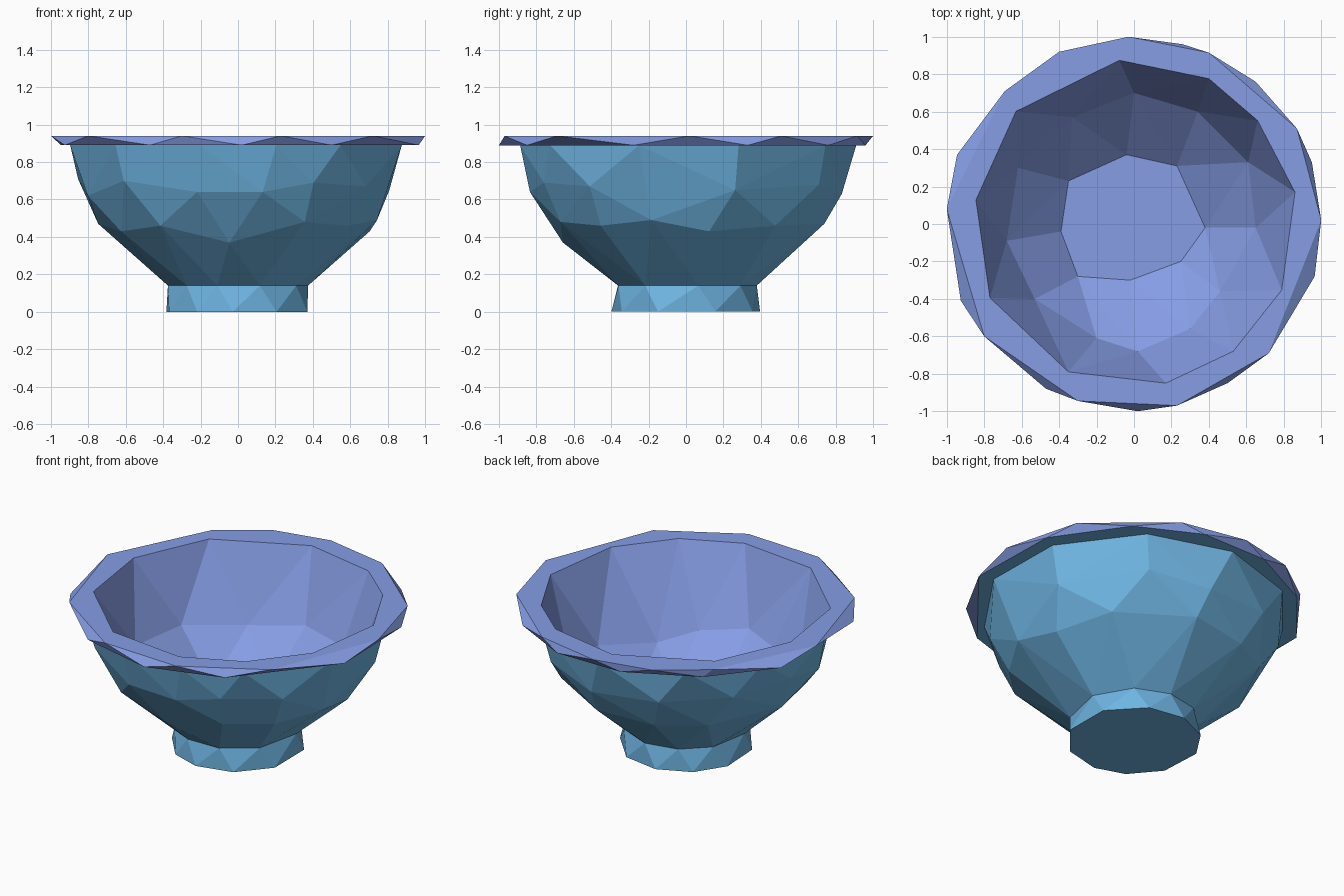
import bpy, bmesh, math
from mathutils import Vector

if "Cube" in bpy.data.objects:
    bpy.data.objects.remove(bpy.data.objects["Cube"])


def material(name, rgb):
    m = bpy.data.materials.new(name)
    m.diffuse_color = (*rgb, 1)
    m.use_nodes = True
    m.node_tree.nodes["Principled BSDF"].inputs["Base Color"].default_value = m.diffuse_color
    return m


BLUE = material("sky blue", (0.156, 0.456, 0.753))
LILAC = material("periwinkle", (0.238, 0.337, 0.783))


def lerp(table, z):
    for (z0, r0), (z1, r1) in zip(table, table[1:]):
        if z <= z1:
            break
    return r0 + (r1 - r0) * (z - z0) / (z1 - z0)


def polar(deg, r, z):
    a = math.radians(deg)
    return Vector((r * math.cos(a), r * math.sin(a), z))


def at_z(points, z):
    return [Vector((x, y, z)) for x, y in points]


def facets(points, open_heights=(), flip=False):
    """Faceted convex skin, with the flat caps at the given heights removed."""
    bm = bmesh.new()
    for p in points:
        bm.verts.new(p)
    bmesh.ops.convex_hull(bm, input=bm.verts[:])
    bmesh.ops.recalc_face_normals(bm, faces=bm.faces[:])
    caps = [f for f in bm.faces
            if any(all(abs(v.co.z - h) < 1e-4 for v in f.verts) for h in open_heights)]
    bmesh.ops.delete(bm, geom=caps, context='FACES')
    loose = [v for v in bm.verts if not v.link_faces]
    bmesh.ops.delete(bm, geom=loose, context='VERTS')
    if flip:
        bmesh.ops.reverse_faces(bm, faces=bm.faces[:])
    bm.normal_update()
    return bm


def annulus(outer, inner, up):
    """Flat ledge between two polygons."""
    bm = bmesh.new()
    for loop in (outer, inner):
        loop = sorted(loop, key=lambda p: math.atan2(p.y, p.x))
        vs = [bm.verts.new(p) for p in loop]
        for a, b in zip(vs, vs[1:] + vs[:1]):
            bm.edges.new((a, b))
    bmesh.ops.triangle_fill(bm, edges=bm.edges[:], use_beauty=True, normal=(0, 0, 1))
    bm.normal_update()
    for f in bm.faces:
        if f.normal.z * up < 0:
            f.normal_flip()
    return bm


def add_object(name, bm, mat):
    me = bpy.data.meshes.new(name)
    bm.to_mesh(me)
    me.materials.append(mat)
    ob = bpy.data.objects.new(name, me)
    bpy.context.collection.objects.link(ob)
    return ob


# Foot: ten-sided flared ring with a closed base
foot_angles = [10, 50, 85, 118, 150, 190, 224, 253, 288, 325]
foot_top = [polar(a, 0.38, 0.14) for a in foot_angles]
foot_base = [polar(a + 13, 0.40, 0.0) for a in foot_angles]
add_object("foot", facets(foot_top + foot_base, (0.14,)), BLUE)

# Outer bowl: irregular facets following a round profile
profile = [(0.14, 0.38), (0.37, 0.66), (0.48, 0.76), (0.65, 0.85), (0.89, 0.91)]
knots = [(236, .46), (255, .64), (279, .64), (298, .48), (266, .37), (298, .69),
         (322, .46), (323, .67), (346, .49), (10, .43), (18, .65), (56, .68),
         (40, .46), (80, .47), (83, .63), (110, .45), (114, .66), (135, .46),
         (144, .68), (174, .47), (171, .71), (209, .43), (225, .70), (196, .62)]
bowl_top = [polar(a, 0.91, 0.89)
            for a in (224, 257, 283, 307, 344, 18, 55, 90, 125, 155, 190)]
body = [polar(a, lerp(profile, z), z) for a, z in knots]
bowl_bm = facets(foot_top + body + bowl_top, (0.14, 0.89))
walls = [(f.normal.copy(), f.verts[0].co.copy()) for f in bowl_bm.faces]
add_object("outer_bowl", bowl_bm, BLUE)

# Inside of the bowl, kept just within the outer wall
lip = at_z([(-.08, .88), (.4, .78), (.67, .56), (.86, .17), (.8, -.36), (.53, -.68),
            (.17, -.85), (-.35, -.79), (-.78, -.4), (-.86, .13), (-.64, .61)], 0.94)
middle = [(0, .7), (.34, .6), (.61, .33), (.65, -.02), (.46, -.36), (.3, -.56),
          (.02, -.68), (-.2, -.61), (-.53, -.4), (-.68, -.09), (-.62, .3), (-.33, .57)]
middle = [Vector((x, y, 0.2 + (math.hypot(x, y) - 0.36) * 0.9)) for x, y in middle]
floor = at_z([(-.04, .37), (.23, .31), (.38, -.02), (.25, -.2), (-.02, -.3),
              (-.3, -.28), (-.39, -.04), (-.35, .23)], 0.2)
for p in lip + middle + floor:
    for n, c in walls:
        excess = n.dot(p - c) + 0.015
        if excess > 0:
            flat = Vector((n.x, n.y, 0))
            p -= flat * (excess / flat.length_squared)
add_object("bowl_inside", facets(lip + middle + floor, (0.94,), flip=True), LILAC)

# Rim: zigzag edge band, flat top and underside ledge
rim_top = at_z([(-.03, 1), (.4, .915), (.87, .51), (1, .02), (.72, -.69), (.23, -.97),
                (-.3, -.945), (-.8, -.6), (-1, .08), (-.69, .71), (-.4, .92)], 0.94)
rim_low = at_z([(.26, .96), (.65, .76), (.95, .33), (.965, -.28), (.5, -.85), (.02, -1),
                (-.47, -.88), (-.925, -.41), (-.945, .37), (-.64, .74), (-.2, .96)], 0.89)
add_object("rim_edge", facets(rim_top + rim_low, (0.94, 0.89)), LILAC)
add_object("rim_top", annulus(rim_top, lip, 1), LILAC)
add_object("rim_underside", annulus(rim_low, bowl_top, -1), BLUE)
